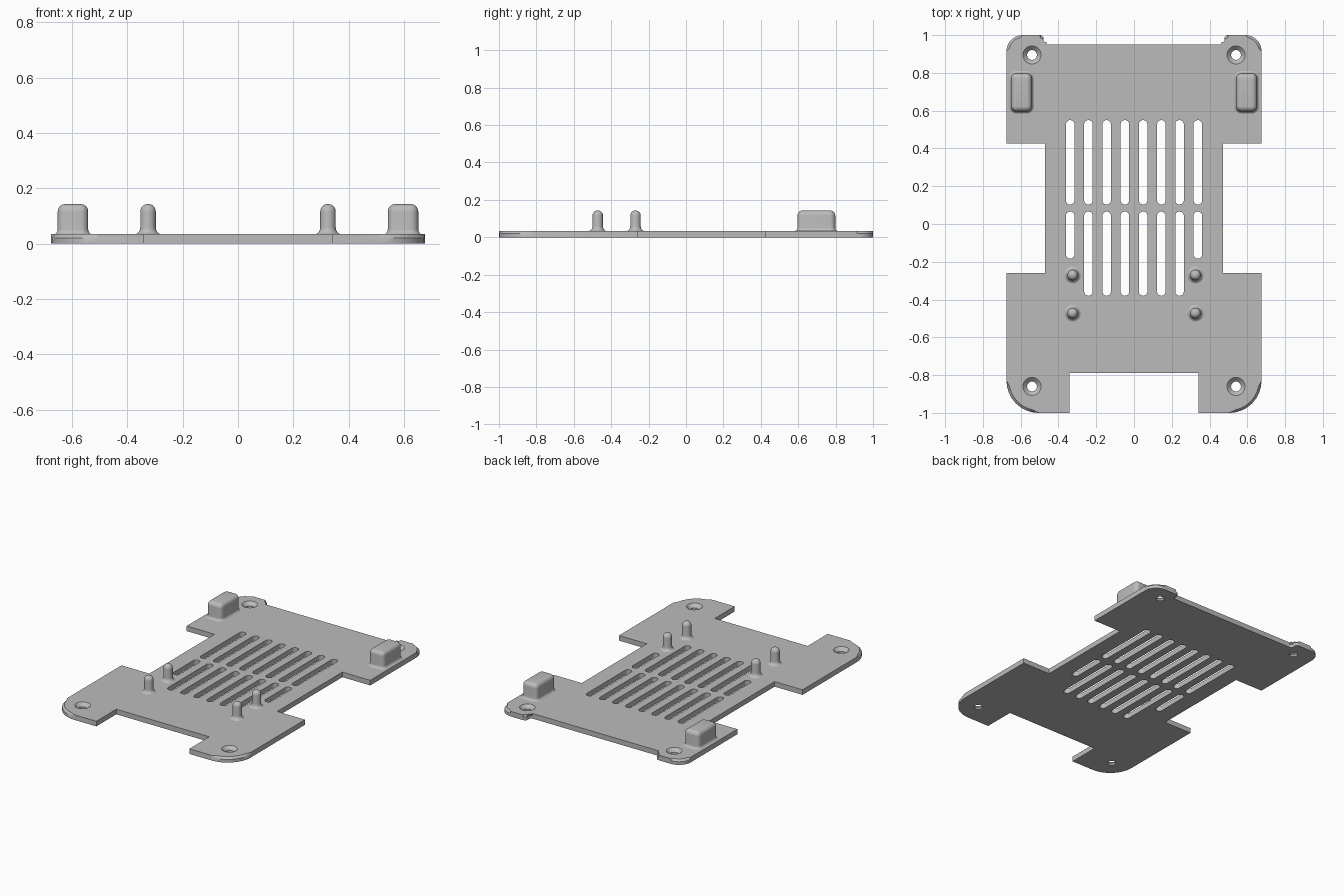
import bpy
import bmesh
from math import sin, cos, pi, radians
from mathutils import Vector

if "Cube" in bpy.data.objects:
    bpy.data.objects.remove(bpy.data.objects["Cube"])

grey = bpy.data.materials.new("plain grey")
grey.use_nodes = True
grey.diffuse_color = (0.5, 0.5, 0.5, 1)
grey.node_tree.nodes["Principled BSDF"].inputs["Base Color"].default_value = (0.5, 0.5, 0.5, 1)

TOP = 0.034      # plate thickness
PEAK = 0.143     # height of pegs and blocks


def outline(corners, steps=8):
    """Right-angled outline with each (x, y, radius) corner rounded."""
    pts = []
    for i, (x, y, r) in enumerate(corners):
        p = Vector((x, y))
        u = (Vector(corners[i - 1][:2]) - p).normalized()
        v = (Vector(corners[(i + 1) % len(corners)][:2]) - p).normalized()
        arc = [p] if r == 0 else [
            p + r * (u + v) - r * (v * cos(k / steps * pi / 2) + u * sin(k / steps * pi / 2))
            for k in range(steps + 1)]
        pts += [q for q in arc if not pts or (q - pts[-1]).length > 1e-5]
    if (pts[0] - pts[-1]).length < 1e-5:
        pts.pop()
    return pts


def rect(cx, cy, hx, hy, r=0.0):
    return outline([(cx - hx, cy - hy, r), (cx + hx, cy - hy, r),
                    (cx + hx, cy + hy, r), (cx - hx, cy + hy, r)])


def loft(bm, rings):
    """Skin a closed solid through (outline, z) rings, bottom to top."""
    rows = [[bm.verts.new((p.x, p.y, z)) for p in pts] for pts, z in rings]
    bm.faces.new(rows[0][::-1])
    top = bm.faces.new(rows[-1])
    for a, b in zip(rows, rows[1:]):
        n = len(a)
        for i in range(n):
            j = (i + 1) % n
            bm.faces.new((a[i], a[j], b[j], b[i]))
    return top


def finish(bm, name):
    mesh = bpy.data.meshes.new(name)
    bm.to_mesh(mesh)
    bm.free()
    mesh.materials.append(grey)
    obj = bpy.data.objects.new(name, mesh)
    bpy.context.collection.objects.link(obj)
    return obj


def smooth(obj):
    bpy.ops.object.select_all(action="DESELECT")
    obj.select_set(True)
    bpy.context.view_layer.objects.active = obj
    bpy.ops.object.shade_smooth_by_angle(angle=radians(30))


def stud(name, cx, cy, hx, hy, corner, round_top, flare):
    """Upright post with a flared foot and a rounded top."""
    def ring(grow, z):
        return rect(cx, cy, hx + grow, hy + grow, corner + grow), z
    rings = [ring(flare, TOP - 0.012)]
    for k in range(6):
        t = k / 5 * pi / 2
        rings.append(ring(flare * (1 - sin(t)), TOP - 0.002 + flare * (1 - cos(t))))
    for k in range(8):
        t = k / 7 * pi / 2 * 0.96
        rings.append(ring(-round_top * (1 - cos(t)), PEAK - round_top * (1 - sin(t))))
    bm = bmesh.new()
    loft(bm, rings)
    smooth(finish(bm, name))


# Plate with chamfered top rim and a shallow step along the back edge
W, TAB, STEP = 0.675, 0.478, 0.95
bm = bmesh.new()
rim = loft(bm, [(pts, z) for z in (0, TOP) for pts in [outline([
    (-W, -1, 0.17), (W, -1, 0.17), (W, 1, 0.085), (TAB, 1, 0.02),
    (TAB, STEP, 0.015), (-TAB, STEP, 0.015), (-TAB, 1, 0.02), (-W, 1, 0.085)])]])
bmesh.ops.bevel(bm, geom=list(rim.edges), offset=0.013, segments=1, affect="EDGES")
plate = finish(bm, "base_plate")

# Cutter: side and front notches, vent slots, countersunk screw holes
bm = bmesh.new()


def punch(pts):
    loft(bm, [(pts, -0.1), (pts, 0.1)])


punch(rect(0, -0.995, 0.342, 0.205))
for side in (-1, 1):
    punch(rect(side * 0.67, 0.0825, 0.2, 0.3425))
    for y in (0.895, -0.86):
        loft(bm, [(rect(side * 0.54, y, r, r, r), z)
                  for r, z in ((0.026, -0.1), (0.026, 0.012), (0.051, 0.037))])
for i in range(8):
    x = (i - 3.5) * 0.0965
    low = -0.183 if i in (0, 7) else -0.38
    for y0, y1 in ((0.103, 0.55), (low, 0.066)):
        punch(rect(x, (y0 + y1) / 2, 0.0225, (y1 - y0) / 2, 0.0225))
cutter = finish(bm, "plate_cutter")
cutter.hide_render = True

cut = plate.modifiers.new("openings", "BOOLEAN")
cut.object = cutter
cut.operation = "DIFFERENCE"
cut.solver = "EXACT"
bpy.context.view_layer.objects.active = plate
bpy.ops.object.modifier_apply(modifier=cut.name)
bpy.data.objects.remove(cutter)
smooth(plate)

# Locating pegs and end blocks, mirrored left and right
for side, label in ((1, "left"), (-1, "right")):
    stud(f"{label}_rear_peg", side * 0.325, -0.27, 0.028, 0.028, 0.028, 0.027, 0.026)
    stud(f"{label}_front_peg", side * 0.325, -0.472, 0.028, 0.028, 0.028, 0.027, 0.026)
    stud(f"{label}_block", side * 0.596, 0.697, 0.055, 0.101, 0.028, 0.027, 0.02)
